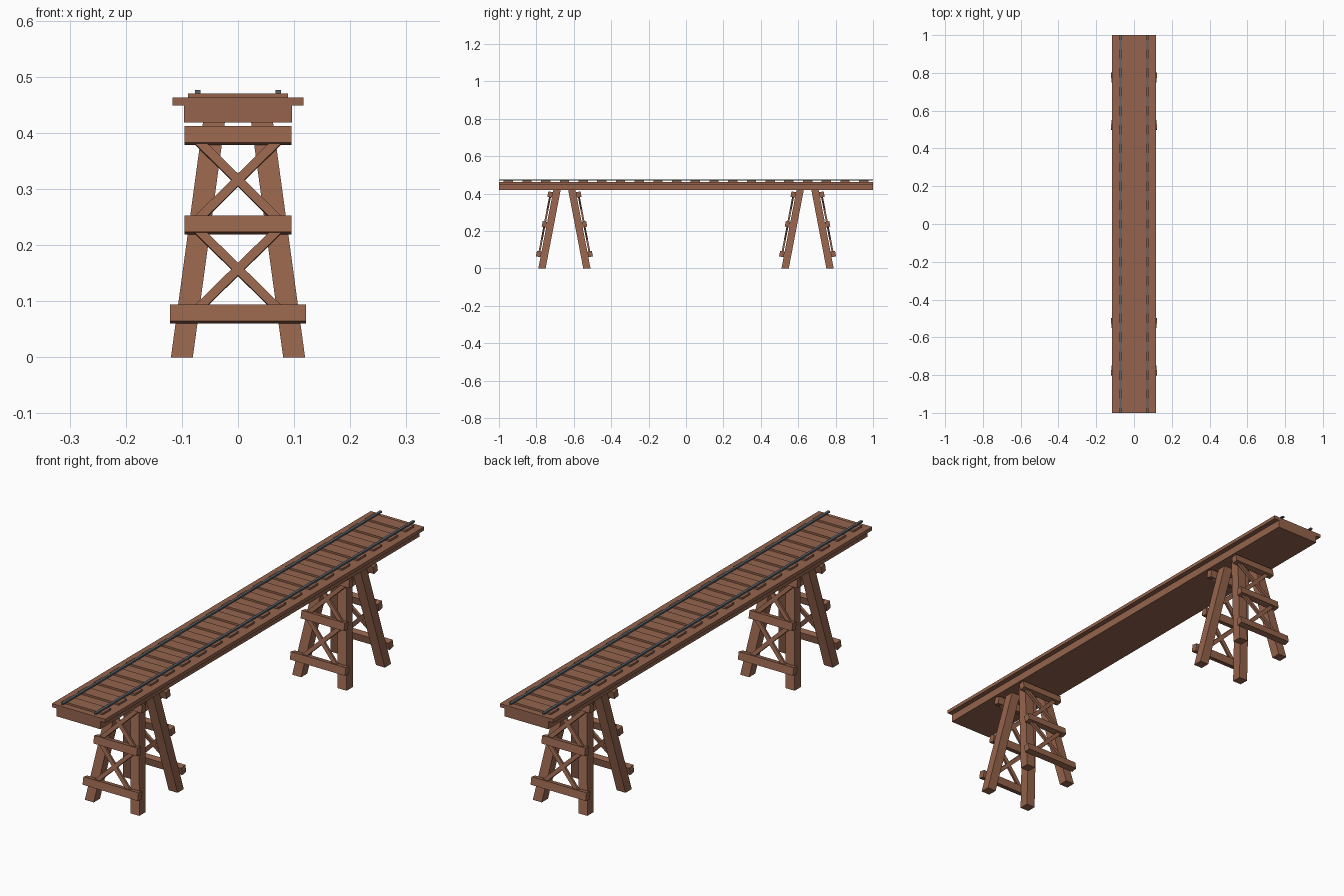
import bpy, bmesh, math
from mathutils import Vector, Matrix

if "Cube" in bpy.data.objects:
    bpy.data.objects.remove(bpy.data.objects["Cube"])


def material(name, rgb):
    m = bpy.data.materials.new(name)
    m.diffuse_color = (*rgb, 1)
    m.use_nodes = True
    m.node_tree.nodes["Principled BSDF"].inputs["Base Color"].default_value = m.diffuse_color
    return m


WOOD = material("brown wood", (0.30, 0.127, 0.073))
STEEL = material("dark steel", (0.10, 0.125, 0.145))


def mesh_object(name, bm, mat):
    bmesh.ops.recalc_face_normals(bm, faces=bm.faces)
    me = bpy.data.meshes.new(name)
    bm.to_mesh(me)
    bm.free()
    me.materials.append(mat)
    ob = bpy.data.objects.new(name, me)
    bpy.context.collection.objects.link(ob)
    return ob


def box(name, size, matrix, mat):
    bm = bmesh.new()
    bmesh.ops.create_cube(bm, size=1, matrix=matrix @ Matrix.Diagonal((*size, 1)))
    return mesh_object(name, bm, mat)


def leg(name, foot, head, w):
    # square post with level cut ends
    bm = bmesh.new()
    rings = []
    for c in (foot, head):
        rings.append([bm.verts.new((c[0] + sx * w / 2, c[1] + sy * w / 2, c[2]))
                      for sx, sy in ((-1, -1), (1, -1), (1, 1), (-1, 1))])
    bm.faces.new(rings[0])
    bm.faces.new(rings[1])
    for i in range(4):
        j = (i + 1) % 4
        bm.faces.new((rings[0][i], rings[0][j], rings[1][j], rings[1][i]))
    return mesh_object(name, bm, WOOD)


# deck: T-shaped section extruded along y
DECK_Z = 0.418
half = [(0.096, DECK_Z), (0.096, 0.449), (0.117, 0.449), (0.117, 0.463)]
profile = half + [(-x, z) for x, z in reversed(half)]
bm = bmesh.new()
face = bm.faces.new([bm.verts.new((x, -1, z)) for x, z in profile])
ext = bmesh.ops.extrude_face_region(bm, geom=[face], use_keep_orig=True)
bmesh.ops.translate(bm, vec=(0, 2, 0),
                    verts=[v for v in ext["geom"] if isinstance(v, bmesh.types.BMVert)])
mesh_object("deck", bm, WOOD)

# sleepers
for i in range(20):
    box("sleeper", (0.178, 0.05, 0.008),
        Matrix.Translation((0, -0.95 + 0.1 * i, 0.4665)), WOOD)

# rails
for s in (-1, 1):
    box("rail", (0.010, 2, 0.006), Matrix.Translation((s * 0.072, 0, 0.4735)), STEEL)

# trestles
FOOT_X, HEAD_X, FOOT_Y, HEAD_Y, LEG = 0.100, 0.043, 0.120, 0.040, 0.039
LEAN = math.atan((FOOT_Y - HEAD_Y) / DECK_Z)
BARS = [(0.077, 0.242), (0.236, 0.190), (0.395, 0.190)]

for cy in (-0.65, 0.65):
    for s in (-1, 1):
        for sx in (-1, 1):
            leg("trestle_leg", (sx * FOOT_X, cy + s * FOOT_Y, 0),
                (sx * HEAD_X, cy + s * HEAD_Y, DECK_Z), LEG)

        def on_face(z, out):
            # frame on the sloping outer face of a leg pair
            y = FOOT_Y + (HEAD_Y - FOOT_Y) * z / DECK_Z + LEG / 2 + out
            return Matrix.Translation((0, cy + s * y, z)) @ Matrix.Rotation(s * LEAN, 4, "X")

        # cross bars
        for z, width in BARS:
            box("cross_bar", (width, 0.025, 0.030), on_face(z, 0.0125), WOOD)

        # diagonal braces
        for (z0, _), (z1, _) in zip(BARS, BARS[1:]):
            for a in (-1, 1):
                box("diagonal_brace", (0.222, 0.010, 0.016),
                    on_face((z0 + z1) / 2, 0.011) @ Matrix.Rotation(a * math.radians(45), 4, "Y"),
                    WOOD)
